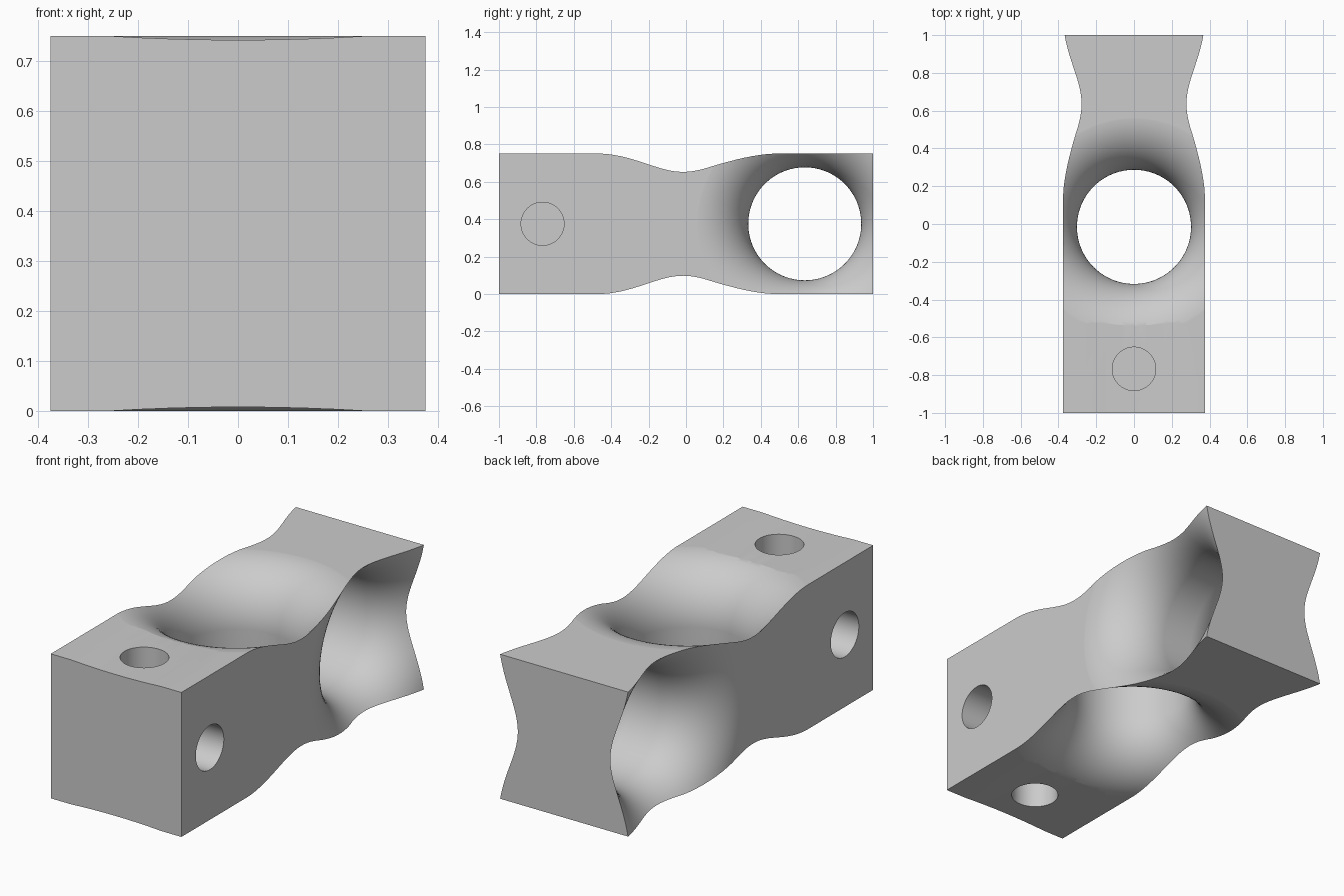
import bpy, bmesh, math
from mathutils import Matrix, Vector

HALF = 0.375          # half of the square section
BORE, FILLET = 0.302, 0.29
SEGMENTS = 96

cube = bpy.data.objects.get("Cube")
if cube:
    bpy.data.objects.remove(cube, do_unlink=True)

grey = bpy.data.materials.new("plain grey")
grey.use_nodes = True
colour = (0.6, 0.6, 0.6, 1)
grey.diffuse_color = colour
grey.node_tree.nodes["Principled BSDF"].inputs["Base Color"].default_value = colour


def make_object(name, bm):
    mesh = bpy.data.meshes.new(name)
    bmesh.ops.recalc_face_normals(bm, faces=bm.faces)
    bm.to_mesh(mesh)
    bm.free()
    mesh.materials.append(grey)
    obj = bpy.data.objects.new(name, mesh)
    bpy.context.collection.objects.link(obj)
    return obj


def lathe(name, profile, matrix, segments=SEGMENTS):
    """Closed solid of revolution about local z from (radius, height) pairs."""
    bm = bmesh.new()
    rings = []
    for r, z in profile:
        angles = [math.tau * i / segments for i in range(segments)]
        rings.append([bm.verts.new((r * math.cos(a), r * math.sin(a), z)) for a in angles])
    for low, high in zip(rings, rings[1:]):
        for i in range(segments):
            j = (i + 1) % segments
            bm.faces.new((low[i], low[j], high[j], high[i]))
    bm.faces.new(rings[0][::-1])
    bm.faces.new(rings[-1])
    bm.transform(matrix)
    return make_object(name, bm)


def flared_profile(steps=20):
    """Straight bore with a quarter-round mouth at each end."""
    upper = []
    top = HALF + 0.0005
    for i in range(steps + 1):
        a = math.pi / 2 * i / steps
        upper.append((BORE + FILLET * (1 - math.cos(a)), top - FILLET * (1 - math.sin(a))))
    upper.append((BORE + FILLET, top + 0.1))
    return [(r, -z) for r, z in reversed(upper)] + upper


# Square bar
bm = bmesh.new()
bmesh.ops.create_cube(bm, size=1, matrix=Matrix.Translation((0, 0, HALF))
                      @ Matrix.Diagonal((2 * HALF, 2, 2 * HALF, 1)))
body = make_object("bar_body", bm)

across = Matrix.Rotation(math.pi / 2, 4, 'Y')
along = Matrix.Rotation(math.pi / 2, 4, 'X')
cutters = []

# Large flared bores: one upright, one sideways
cutters.append(lathe("upright_bore_cutter", flared_profile(),
                     Matrix.Translation((0, -0.015, HALF))))
cutters.append(lathe("sideways_bore_cutter", flared_profile(),
                     Matrix.Translation((0, 0.635, HALF)) @ across))

# Blind pin holes on the four long sides near the front
for i in range(4):
    turn = Matrix.Rotation(i * math.pi / 2, 4, 'Y')
    cutters.append(lathe(f"pin_hole_cutter_{i + 1}", [(0.115, HALF - 0.22), (0.115, HALF + 0.1)],
                         Matrix.Translation((0, -0.767, HALF)) @ turn, 64))

# Very shallow hollows on the top and bottom of the front end
for name, side in (("top_hollow_cutter", 1), ("bottom_hollow_cutter", -1)):
    place = Matrix.Translation((0, -0.75, HALF + side * (HALF - 0.008 + 4.2)))
    cutters.append(lathe(name, [(4.2, -0.35), (4.2, 0.35)], place @ along, 400))

for cutter in cutters:
    mod = body.modifiers.new(cutter.name, 'BOOLEAN')
    mod.operation = 'DIFFERENCE'
    mod.solver = 'EXACT'
    mod.object = cutter

# Bake the cuts and remove the cutters
bpy.context.view_layer.update()
result = bpy.data.meshes.new_from_object(body.evaluated_get(bpy.context.evaluated_depsgraph_get()))
body.modifiers.clear()
body.data = result
for cutter in cutters:
    bpy.data.objects.remove(cutter, do_unlink=True)

# Smooth curves, crisp edges, flat sides kept flat
bpy.ops.object.select_all(action='DESELECT')
body.select_set(True)
bpy.context.view_layer.objects.active = body
bpy.ops.object.shade_smooth_by_angle(angle=math.radians(30))
normals = body.modifiers.new("weighted_normals", 'WEIGHTED_NORMAL')
normals.keep_sharp = True
